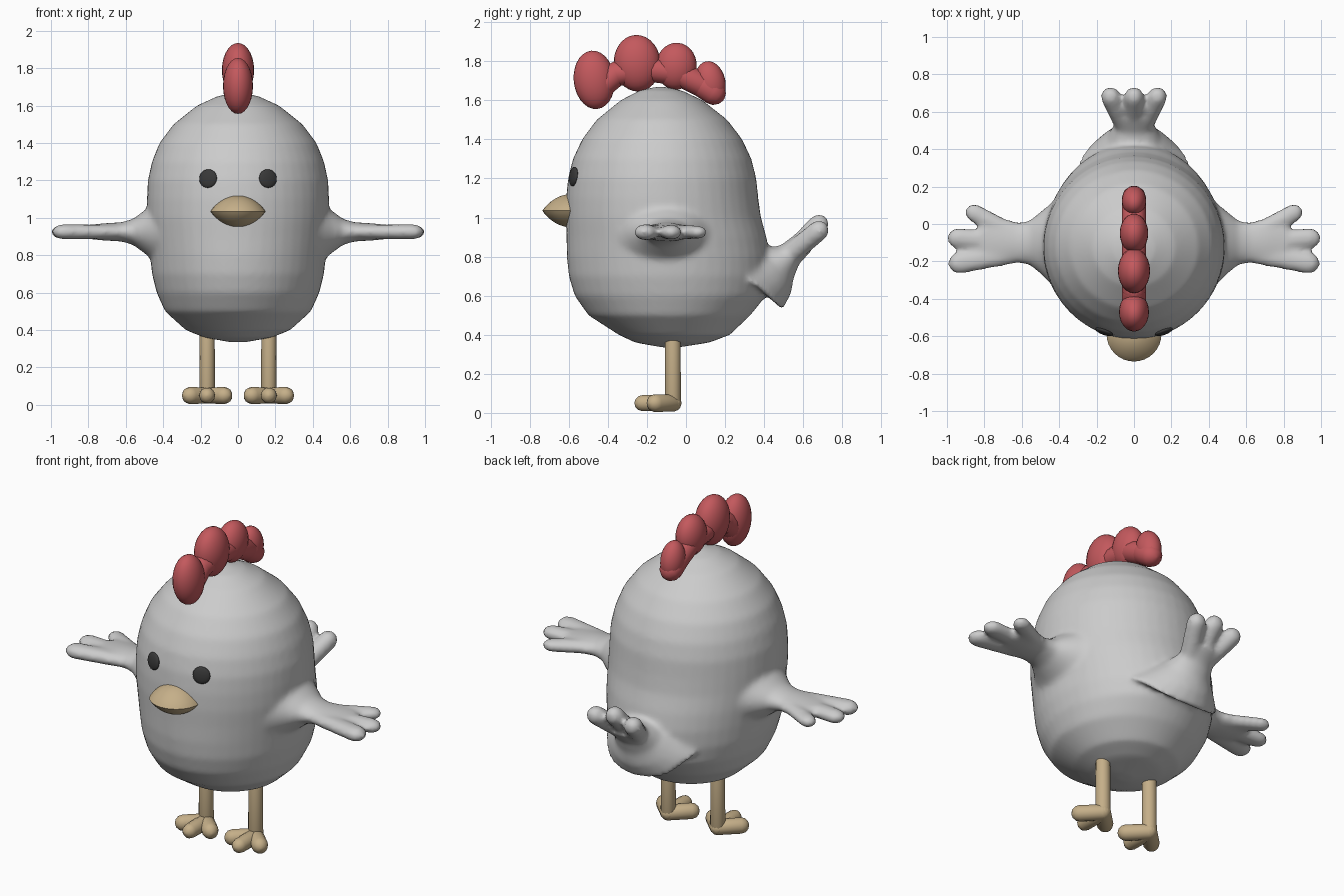
import bpy, bmesh
from math import sin, cos, pi, radians, sqrt
from mathutils import Vector, Matrix

if "Cube" in bpy.data.objects:
    bpy.data.objects.remove(bpy.data.objects["Cube"], do_unlink=True)


def material(name, colour):
    mat = bpy.data.materials.new(name)
    mat.use_nodes = True
    mat.diffuse_color = (*colour, 1)
    mat.node_tree.nodes["Principled BSDF"].inputs["Base Color"].default_value = (*colour, 1)
    return mat


plumage = material("plumage grey", (0.6, 0.6, 0.6))
red = material("comb red", (0.55, 0.1, 0.11))
tan = material("beak tan", (0.56, 0.43, 0.25))
black = material("eye black", (0.04, 0.04, 0.04))
X, Y, Z = Vector((1, 0, 0)), Vector((0, 1, 0)), Vector((0, 0, 1))


def loft(bm, rings, sides=24):
    """Skin a closed tube through rings of (centre, half axis, half axis)."""
    loops = []
    for centre, u, v in rings:
        angles = [2 * pi * i / sides for i in range(sides)]
        loops.append([bm.verts.new(centre + u * cos(a) + v * sin(a)) for a in angles])
    for low, high in zip(loops, loops[1:]):
        for i in range(sides):
            j = (i + 1) % sides
            bm.faces.new((low[i], low[j], high[j], high[i]))
    bm.faces.new(loops[0][::-1])
    bm.faces.new(loops[-1])


def limb(bm, start, end, r_start, r_end, flat=1.0, sides=14):
    """Round-ended tapered limb, optionally flattened."""
    start, end = Vector(start), Vector(end)
    d = (end - start).normalized()
    side = d.cross(Y if abs(d.z) > 0.95 else Z).normalized()
    up = side.cross(d)
    rings = []
    for centre, r, angles in ((start, r_start, (-85, -60, -30, 0)), (end, r_end, (0, 30, 60, 85))):
        for a in map(radians, angles):
            w = r * cos(a)
            rings.append((centre + d * r * sin(a), side * w, up * w * flat))
    loft(bm, rings, sides)


def ellipsoid(bm, centre, size, rotation=Matrix()):
    matrix = Matrix.Translation(centre) @ rotation @ Matrix.Diagonal((*size, 1))
    bmesh.ops.create_uvsphere(bm, u_segments=24, v_segments=14, radius=1, matrix=matrix)


def finish(bm, name, mat):
    bmesh.ops.recalc_face_normals(bm, faces=bm.faces)
    mesh = bpy.data.meshes.new(name)
    bm.to_mesh(mesh)
    bm.free()
    mesh.materials.append(mat)
    ob = bpy.data.objects.new(name, mesh)
    bpy.context.collection.objects.link(ob)
    bpy.ops.object.select_all(action="DESELECT")
    ob.select_set(True)
    bpy.context.view_layer.objects.active = ob
    bpy.ops.object.shade_smooth_by_angle(angle=radians(50))
    return ob


# Body: egg-like stack of ellipses (height, centre y, half width, half depth)
body = bmesh.new()
profile = [
    (.335, -.08, .04, .04), (.36, -.07, .18, .19), (.4, -.06, .28, .285),
    (.5, -.085, .39, .415), (.6, -.08, .435, .49), (.7, -.085, .46, .515),
    (.8, -.09, .47, .52), (.9, -.1, .48, .512), (1, -.116, .487, .5),
    (1.1, -.122, .487, .492), (1.2, -.122, .482, .482), (1.3, -.122, .46, .457),
    (1.4, -.122, .42, .41), (1.5, -.123, .345, .335), (1.6, -.125, .22, .21),
    (1.65, -.13, .11, .11), (1.67, -.13, .02, .02)]
loft(body, [(Vector((0, y, z)), X * rx, Y * ry) for z, y, rx, ry in profile], 48)

# Wings: flared root, flat palm and three feather tips on each side
wing = [(.4, -.11, .27, .2), (.45, -.105, .21, .155), (.5, -.1, .165, .115), (.56, -.1, .118, .07),
        (.62, -.1, .108, .052), (.72, -.095, .135, .046), (.82, -.09, .13, .036)]
feathers = [((.66, -.05), (.855, .06), .05), ((.66, -.1), (.945, -.075), .055),
            ((.68, -.165), (.935, -.208), .06)]
for s in (1, -1):
    loft(body, [(Vector((s * x, y, .925)), Y * ry, Z * rz) for x, y, ry, rz in wing])
    for (x0, y0), (x1, y1), r in feathers:
        limb(body, (s * x0, y0, .925), (s * x1, y1, .925), .055, r, .7)

# Tail: tapered root rising to three feather tips
lean = Vector((0, -.75, .66))
tail = [(.3, .7, .3, .26), (.4, .735, .2, .185), (.46, .765, .14, .12),
        (.53, .81, .105, .068), (.6, .87, .115, .06)]
loft(body, [(Vector((0, y, z)), X * rx, lean * r) for y, z, rx, r in tail])
for x in (-.125, 0, .125):
    limb(body, (x * .4, .53, .81), (x, .68, .965 - abs(x) * .25), .055, .054)

bird = finish(body, "body", plumage)
remesh = bird.modifiers.new("blend", "REMESH")
remesh.mode = "VOXEL"
remesh.voxel_size = .016
remesh.use_smooth_shade = True
smooth = bird.modifiers.new("soften", "SMOOTH")
smooth.factor = .5
smooth.iterations = 6

# Comb: a curved core carrying four rounded lobes
comb = bmesh.new()
arc = [(-.46, 1.65), (-.36, 1.735), (-.2, 1.76), (-.04, 1.74), (.08, 1.68), (.14, 1.64)]
for (y0, z0), (y1, z1) in zip(arc, arc[1:]):
    limb(comb, (0, y0, z0), (0, y1, z1), .065, .065)
lobes = [(-.47, 1.705, .08, .105, .15, 6), (-.25, 1.79, .086, .12, .145, 4),
         (-.05, 1.775, .076, .105, .12, -4), (.125, 1.692, .065, .077, .11, 12)]
for y, z, rx, ry, rz, tilt in lobes:
    ellipsoid(comb, (0, y, z), (rx, ry, rz), Matrix.Rotation(radians(tilt), 4, "X"))
finish(comb, "comb", red)

# Beak: lens with a sharp rim where the halves meet
beak = bmesh.new()
rings = []
for k in range(-10, 11):
    t = sin(k / 10 * pi / 2)
    r = max(sqrt(1 - abs(t) ** 1.15), .02)
    rings.append((Vector((0, -.588, 1.035 + .085 * t)), X * .147 * r, Y * .147 * r))
loft(beak, rings, 32)
finish(beak, "beak", tan)

for s, side in ((1, "left"), (-1, "right")):
    # Eyes: shallow discs lying on the face
    eye = bmesh.new()
    facing = Vector((s * .33, -.93, .12)).to_track_quat("Z", "Y").to_matrix().to_4x4()
    ellipsoid(eye, (s * .16, -.576, 1.21), (.05, .05, .016), facing)
    finish(eye, side + "_eye", black)

    # Legs: upright shank with three splayed toes
    leg = bmesh.new()
    ankle = Vector((s * .165, -.067, .05))
    limb(leg, ankle, ankle + Z * .38, .042, .04)
    for spread, reach, r in ((-.09, .09, .046), (0, .155, .042), (.09, .09, .046)):
        limb(leg, ankle, ankle + Vector((spread, -reach, 0)), .044, r)
    finish(leg, side + "_leg", tan)
